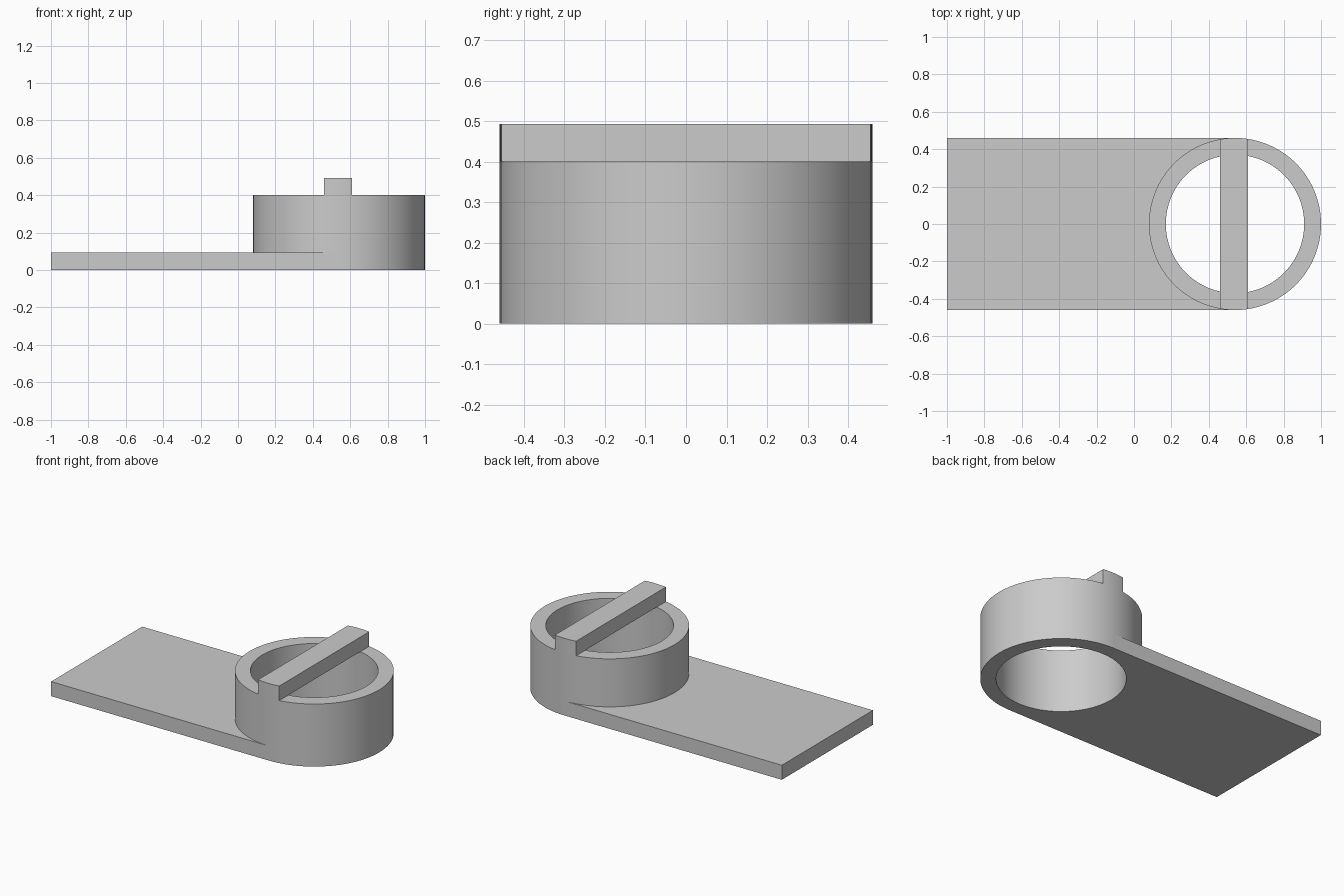
import bpy, bmesh, math

if "Cube" in bpy.data.objects:
    bpy.data.objects.remove(bpy.data.objects["Cube"], do_unlink=True)

CX, R_OUT, R_IN = 0.54, 0.46, 0.37
BASE_H, RING_H, TOP = 0.093, 0.4, 0.493
SEG = 96

grey = bpy.data.materials.new("light grey")
grey.use_nodes = True
colour = (0.6, 0.6, 0.6, 1)
grey.diffuse_color = colour
grey.node_tree.nodes["Principled BSDF"].inputs["Base Color"].default_value = colour


def arc(radius, start, end, steps):
    """Points on a circle about the ring centre, angles in radians."""
    angles = [start + (end - start) * i / steps for i in range(steps + 1)]
    return [(CX + radius * math.cos(a), radius * math.sin(a)) for a in angles]


def finish(name, bm, z0, z1):
    """Extrude the flat faces from z0 to z1 and make an object."""
    out = bmesh.ops.extrude_face_region(bm, geom=bm.faces[:])
    top = [v for v in out["geom"] if isinstance(v, bmesh.types.BMVert)]
    for v in bm.verts:
        v.co.z = z0
    for v in top:
        v.co.z = z1
    bmesh.ops.recalc_face_normals(bm, faces=bm.faces[:])
    mesh = bpy.data.meshes.new(name)
    bm.to_mesh(mesh)
    bm.free()
    mesh.materials.append(grey)
    obj = bpy.data.objects.new(name, mesh)
    bpy.context.collection.objects.link(obj)
    bpy.ops.object.select_all(action="DESELECT")
    obj.select_set(True)
    bpy.context.view_layer.objects.active = obj
    bpy.ops.object.shade_smooth_by_angle(angle=math.radians(30))
    return obj


def strip(name, side_a, side_b, z0, z1):
    """Solid whose plan is the quad strip between two matching point rows."""
    bm = bmesh.new()
    a = [bm.verts.new((x, y, 0)) for x, y in side_a]
    b = [bm.verts.new((x, y, 0)) for x, y in side_b]
    for i in range(len(a) - 1):
        bm.faces.new((a[i], a[i + 1], b[i + 1], b[i]))
    bmesh.ops.remove_doubles(bm, verts=bm.verts[:], dist=1e-5)
    return finish(name, bm, z0, z1)


# Open ring wall
turn = 2 * math.pi
strip("ring_wall", arc(R_OUT, 0, turn, SEG), arc(R_IN, 0, turn, SEG), 0, RING_H)

# Flat base plate that meets the outside of the ring
edge = arc(R_OUT, math.pi / 2, 3 * math.pi / 2, SEG // 2)
strip("base_plate", edge, [(-1, y) for x, y in edge], 0, BASE_H)

# Cross bar over the ring, with ends following its outer curve
xs = [0.46 + 0.15 * i / 8 for i in range(9)]
reach = [math.sqrt(R_OUT ** 2 - (x - CX) ** 2) for x in xs]
strip("cross_bar", [(x, r) for x, r in zip(xs, reach)],
      [(x, -r) for x, r in zip(xs, reach)], RING_H, TOP)
